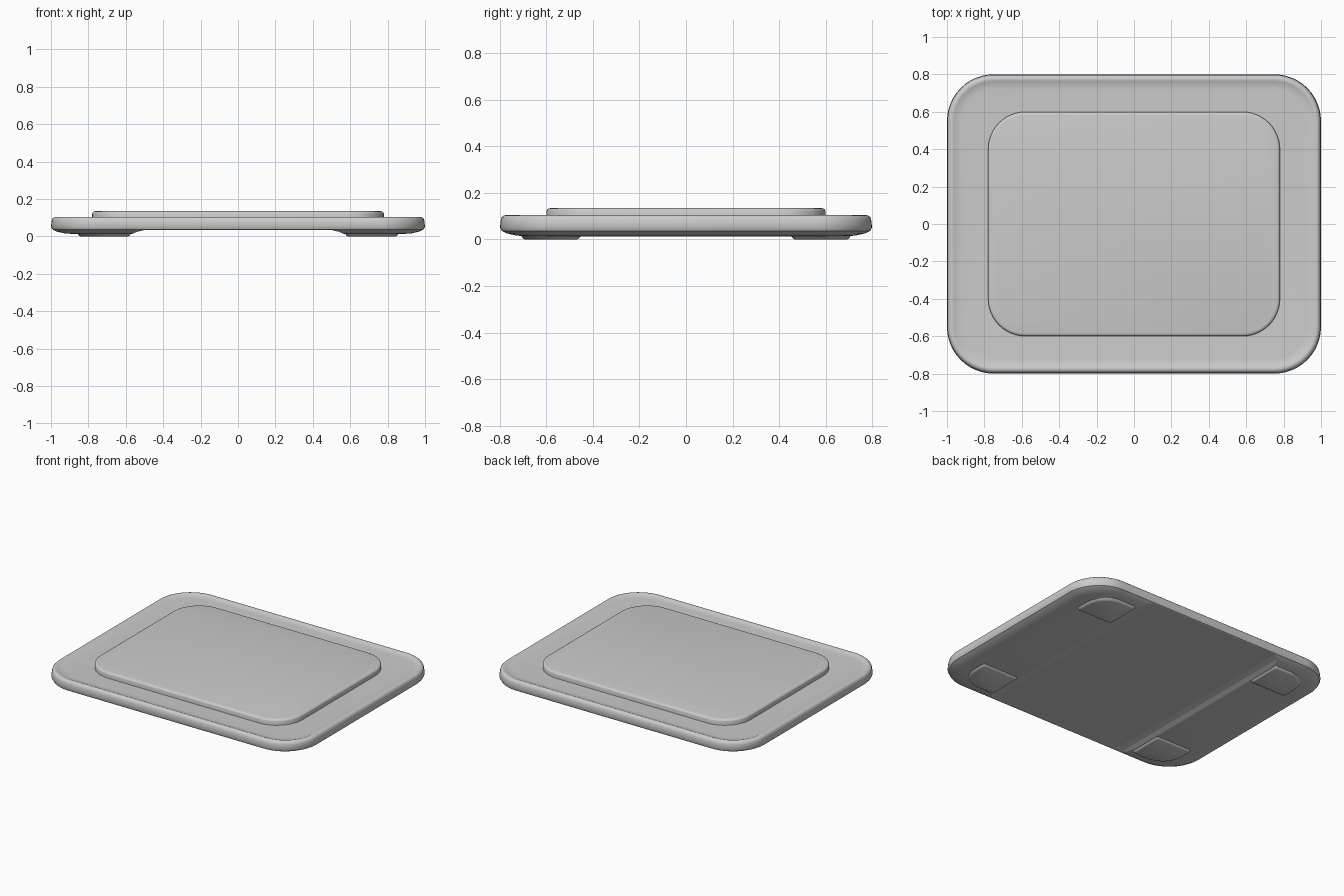
import bpy
import bmesh
from math import sin, cos, pi, radians

if "Cube" in bpy.data.objects:
    bpy.data.objects.remove(bpy.data.objects["Cube"], do_unlink=True)

grey = bpy.data.materials.new("light_grey")
grey.use_nodes = True
colour = (0.6, 0.6, 0.6, 1)
grey.diffuse_color = colour
grey.node_tree.nodes["Principled BSDF"].inputs["Base Color"].default_value = colour


def outline(hx, hy, radii, cx=0, cy=0, steps=12):
    """Rounded rectangle, one radius per corner, counter-clockwise from +x +y."""
    points = []
    signs = ((1, 1), (-1, 1), (-1, -1), (1, -1))
    for quarter, ((sx, sy), r) in enumerate(zip(signs, radii)):
        for i in range(steps + 1):
            a = (quarter + i / steps) * pi / 2
            points.append((cx + sx * (hx - r) + r * cos(a),
                           cy + sy * (hy - r) + r * sin(a)))
    return points


def smooth(obj, angle=35):
    bpy.ops.object.select_all(action='DESELECT')
    bpy.context.view_layer.objects.active = obj
    obj.select_set(True)
    bpy.ops.object.shade_smooth_by_angle(angle=radians(angle))


def finish(name, bm):
    bmesh.ops.recalc_face_normals(bm, faces=bm.faces)
    mesh = bpy.data.meshes.new(name)
    bm.to_mesh(mesh)
    bm.free()
    mesh.materials.append(grey)
    obj = bpy.data.objects.new(name, mesh)
    bpy.context.collection.objects.link(obj)
    return obj


def loft(name, rings):
    """Skin a closed shell through (points, z) rings."""
    bm = bmesh.new()
    loops = [[bm.verts.new((x, y, z)) for x, y in pts] for pts, z in rings]
    n = len(loops[0])
    for low, high in zip(loops, loops[1:]):
        for i in range(n):
            j = (i + 1) % n
            bm.faces.new((low[i], low[j], high[j], high[i]))
    bm.faces.new(loops[0][::-1])
    bm.faces.new(loops[-1])
    return finish(name, bm)


def slab(name, hx, hy, r, profile):
    return loft(name, [(outline(hx - d, hy - d, [r - d] * 4), z) for d, z in profile])


# Base tray with a rounded rim and a shallow top recess
base = slab("base_tray", 1, 0.8, 0.25, [
    (0.13, 0.012), (0.07, 0.017), (0.03, 0.026), (0.008, 0.037), (0, 0.052),
    (0.004, 0.085), (0.008, 0.096), (0.016, 0.103), (0.026, 0.105),
    (0.036, 0.103), (0.046, 0.098), (0.08, 0.096)])

# Wide channel through the underside, front to back
bm = bmesh.new()
section = [(-0.6, -0.01), (0.6, -0.01), (0.57, 0.012), (0.54, 0.025), (0.5, 0.034),
           (-0.5, 0.034), (-0.54, 0.025), (-0.57, 0.012)]
face = bm.faces.new([bm.verts.new((x, -1, z)) for x, z in section])
side = bmesh.ops.extrude_face_region(bm, geom=[face])["geom"]
bmesh.ops.translate(bm, vec=(0, 2, 0),
                    verts=[v for v in side if isinstance(v, bmesh.types.BMVert)])
cutter = finish("channel_cutter", bm)
cutter.hide_render = True
cutter.hide_viewport = True
cut = base.modifiers.new("channel", 'BOOLEAN')
cut.operation = 'DIFFERENCE'
cut.solver = 'EXACT'
cut.object = cutter
smooth(base)

# Raised top pad with a softened edge
pad = slab("top_pad", 0.78, 0.6, 0.2, [
    (0, 0.09), (0, 0.122), (0.003, 0.129), (0.009, 0.133), (0.018, 0.135)])
smooth(pad)

# Four corner feet, rounded on the outer corner
for sx, side_name in ((1, "left"), (-1, "right")):
    for sy, end_name in ((1, "back"), (-1, "front")):
        corner = {(1, 1): 0, (-1, 1): 1, (-1, -1): 2, (1, -1): 3}[sx, sy]
        radii = [0.15 if i == corner else 0.02 for i in range(4)]
        rings = [(outline(0.135 + g, 0.12 + g, radii, sx * 0.715, sy * 0.58), z)
                 for g, z in ((-0.008, 0), (0, 0.004), (0.012, 0.02))]
        smooth(loft(f"{end_name}_{side_name}_foot", rings))
